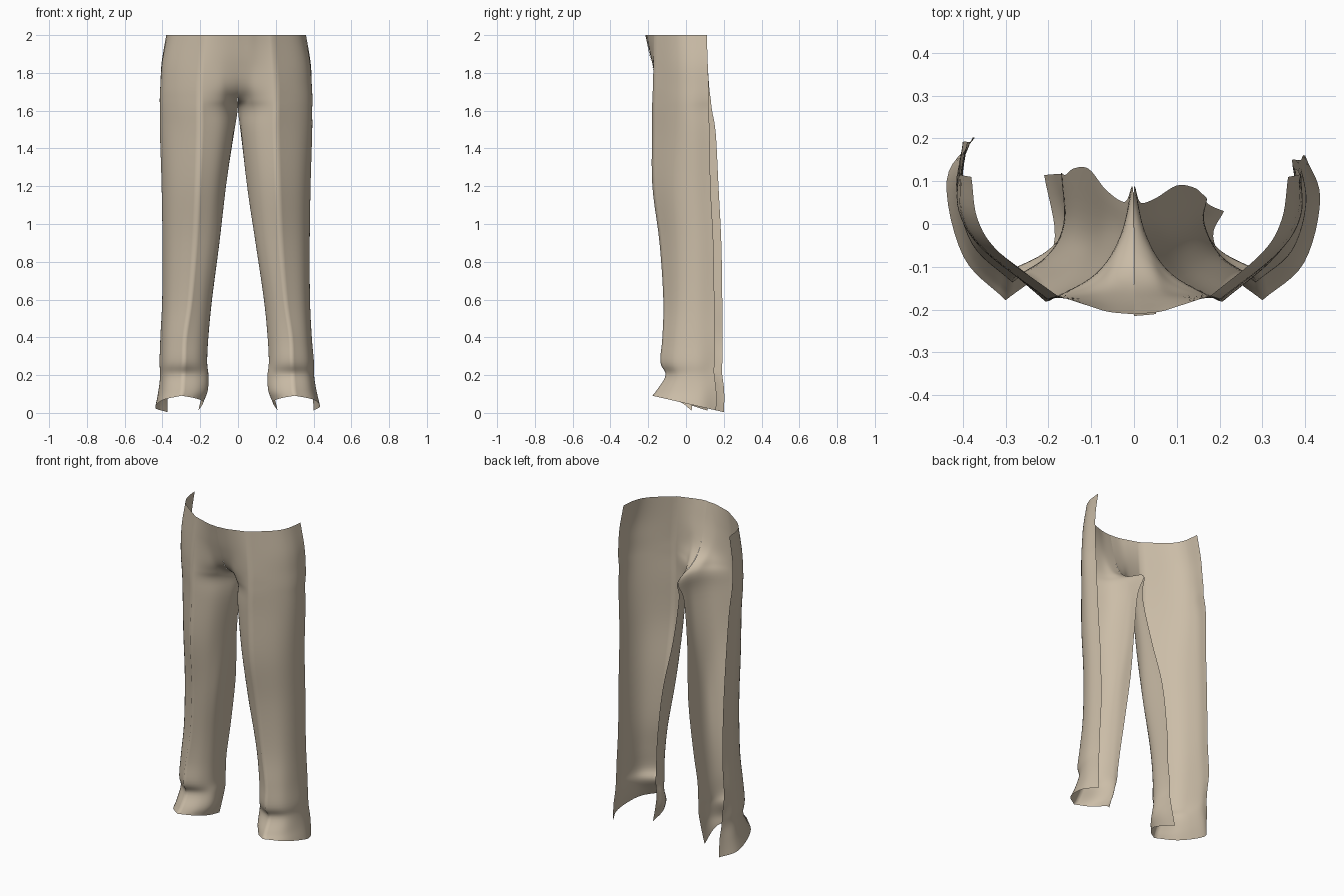
import bpy, math
from mathutils import Vector

if "Cube" in bpy.data.objects:
    bpy.data.objects.remove(bpy.data.objects["Cube"])

cloth = bpy.data.materials.new("tan cloth")
cloth.diffuse_color = (0.60, 0.51, 0.39, 1)
cloth.use_nodes = True
cloth.node_tree.nodes["Principled BSDF"].inputs["Base Color"].default_value = cloth.diffuse_color

# Leg sections from waist to hem (right side):
# z, outer x, outer edge x, outer edge y, crease x, crease y, inner x, inner y, inner edge x, inner edge y
ROWS = [
    (2.00, .345, .36, .11, .18, -.167, .06, -.205, 0, -.211),
    (1.85, .375, .385, .115, .19, -.172, .06, -.178, 0, -.178),
    (1.73, .386, .39, .12, .20, -.175, .05, -.145, 0, -.135),
    (1.66, .39, .39, .12, .20, -.178, .04, -.09, 0, -.06),
    (1.60, .39, .385, .12, .20, -.18, .03, -.03, 0, .085),
    (1.48, .39, .385, .125, .20, -.18, .027, -.03, .015, .05),
    (1.20, .382, .375, .13, .21, -.178, .053, -.02, .05, .06),
    (0.90, .378, .37, .145, .225, -.14, .095, -.02, .10, .09),
    (0.60, .38, .37, .15, .25, -.12, .14, 0, .14, .085),
    (0.40, .39, .38, .15, .28, -.125, .16, 0, .16, .07),
    (0.27, .402, .385, .15, .285, -.136, .165, 0, .17, .06),
    (0.20, .402, .39, .15, .29, -.108, .158, 0, .17, .05),
    (0.12, .415, .395, .16, .295, -.155, .16, -.01, .185, .04),
    (0.05, .435, .40, .16, .30, -.178, .185, -.03, .21, .03),
]


def section(row, side):
    """Seven points round the open leg, outer back edge to inner edge."""
    z, xo, xob, yb, xc, yf, xi, yi, xib, yib = row
    if side < 0:  # the left leg wraps a little further back
        t = max(0, min(1, (1.5 - z) / .7))
        low = 1 - min(1, z / .4)
        xo += .02 * (1 - low)
        xob += .02 * (1 - low) - .035 * t * low
        yb += .042 * max(0, min(1, (1.75 - z) / .35))
        yib += .045 * t + .045 * low
        bulge = .015 * math.exp(-((z - 1.2) / .3) ** 2)
        xi += bulge
        xib += bulge
    yo = yb - .10
    a, b = (.60, .62) if z > 1.8 else (.66, .42)
    c = .36 + .2 * min(1, z / 1.6)  # straighter outer side higher up
    pts = [(xob, yb), (xo, yo), (xc + .72 * (xo - xc), yf + c * (yo - yf)), (xc, yf),
           (xc + a * (xi - xc), yf + b * (yi - yf)), (xi, yi), (xib, yib)]
    out = []
    for i, (x, y) in enumerate(pts):
        h = z
        if z < .06:  # hem arches up over the foot
            h = .012 if i == 6 else max(0, .05 - .23 * y)
        out.append(Vector((x * side, y, h)))
    return out


def spline(p, t):
    """Smooth curve through the points p, t from 0 to len(p)-1."""
    i = min(int(t), len(p) - 2)
    f = t - i
    p1, p2 = p[i], p[i + 1]
    p0 = p[i - 1] if i else p1 * 2 - p2
    p3 = p[i + 2] if i + 2 < len(p) else p2 * 2 - p1
    return .5 * (2 * p1 + (p2 - p0) * f + (2 * p0 - 5 * p1 + 4 * p2 - p3) * f * f
                 + (3 * p1 - p0 - 3 * p2 + p3) * f ** 3)


def across(p, u):
    """Section point, with the pressed crease as a break at u = 3."""
    return spline(p[:4], u) if u < 3 else spline(p[3:], u - 3)


def surface(side, v, u):
    return spline([across(section(r, side), u) for r in ROWS], v)


def grid_object(name, grid, flip):
    n = len(grid[0])
    verts = [p for line in grid for p in line]
    faces = []
    for j in range(len(grid) - 1):
        for i in range(n - 1):
            f = (j * n + i, j * n + i + 1, (j + 1) * n + i + 1, (j + 1) * n + i)
            faces.append(f[::-1] if flip else f)
    me = bpy.data.meshes.new(name)
    me.from_pydata(verts, [], faces)
    me.materials.append(cloth)
    me.polygons.foreach_set("use_smooth", [True] * len(faces))
    ob = bpy.data.objects.new(name, me)
    bpy.context.collection.objects.link(ob)
    return ob


# Trouser front panels, open at the back
for side, name in ((1, "right_trouser_front"), (-1, "left_trouser_front")):
    nv, nu = (len(ROWS) - 1) * 5, 36
    grid = [[surface(side, j / 5, i / 6) for i in range(nu + 1)] for j in range(nv + 1)]
    grid_object(name, grid, side < 0)

# Fly flap over the centre seam, tapering to the seam at its lower end
fly = []
for j in range(13):
    v = 1.6 * j / 12
    width = .85 * math.sqrt(max(0.0004, 1 - (j / 12) ** 4))
    fly.append([surface(1, v, 6 - width * (1 - i / 4)) + Vector((0, -.004, 0)) for i in range(5)])
grid_object("fly_flap", fly, False)
